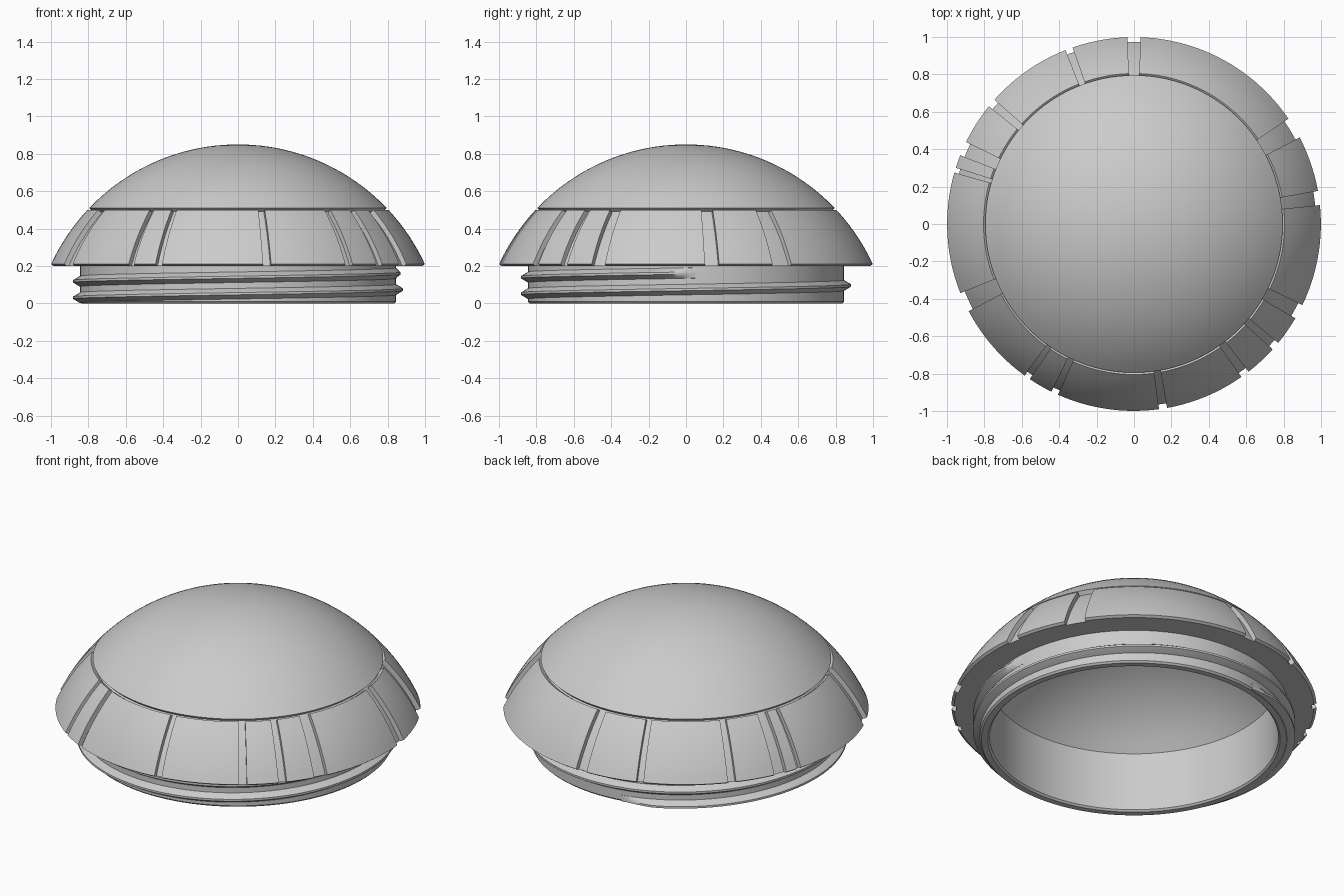
import bpy, bmesh
from math import sin, cos, sqrt, radians, ceil

old = bpy.data.objects.get("Cube")
if old:
    bpy.data.objects.remove(old)

grey = bpy.data.materials.new("light_grey")
grey.use_nodes = True
grey.diffuse_color = (0.6, 0.6, 0.6, 1)
grey.node_tree.nodes["Principled BSDF"].inputs["Base Color"].default_value = (0.6, 0.6, 0.6, 1)

DOME_R, CENTRE, DEPTH = 1.1, -0.25, 0.027
FLOOR_R = DOME_R - DEPTH


def skin(name, rings, closed):
    """Join equal rings of points into a surface; an open run gets end caps."""
    bm = bmesh.new()
    rows = [[bm.verts.new(p) for p in ring] for ring in rings]
    n = len(rows[0])
    pairs = list(zip(rows, rows[1:]))
    if closed:
        pairs.append((rows[-1], rows[0]))
    else:
        bm.faces.new(rows[0])
        bm.faces.new(rows[-1])
    for a, b in pairs:
        for i in range(n):
            j = (i + 1) % n
            # the solid's axis edge needs no face
            if closed and a[i].co.xy.length < 1e-6 and a[j].co.xy.length < 1e-6:
                continue
            bm.faces.new((a[i], a[j], b[j], b[i]))
    bmesh.ops.remove_doubles(bm, verts=bm.verts, dist=1e-5)
    bmesh.ops.dissolve_degenerate(bm, edges=bm.edges, dist=1e-6)
    bmesh.ops.recalc_face_normals(bm, faces=bm.faces)
    mesh = bpy.data.meshes.new(name)
    bm.to_mesh(mesh)
    bm.free()
    mesh.materials.append(grey)
    obj = bpy.data.objects.new(name, mesh)
    bpy.context.collection.objects.link(obj)
    bpy.ops.object.select_all(action="DESELECT")
    obj.select_set(True)
    bpy.context.view_layer.objects.active = obj
    bpy.ops.object.shade_smooth_by_angle(angle=radians(30))
    return obj


def ring_at(profile, degrees):
    a = radians(degrees)
    return [(r * cos(a), r * sin(a), z) for r, z in profile]


def arc(radius, z0, z1, steps):
    """Profile points on a sphere about the dome centre, between two heights."""
    points = []
    for i in range(steps + 1):
        z = z0 + (z1 - z0) * i / steps
        points.append((sqrt(max(radius ** 2 - (z - CENTRE) ** 2, 0)), z))
    return points


def cap_arc(radius, r_end, steps):
    """Profile points on a sphere from the pole out to a given radius."""
    return [(r, sqrt(radius ** 2 - r * r) + CENTRE)
            for r in (r_end * i / steps for i in range(steps + 1))]


# Hollow shell: cap, recessed band floor, neck and inside
outer = cap_arc(DOME_R, 0.795, 20)
edge_r, edge_z = outer[-1]
k = FLOOR_R / DOME_R
floor_top = CENTRE + (edge_z - CENTRE) * k
floor = arc(FLOOR_R, floor_top, 0.2, 10)
neck = [(0.845, 0.2), (0.845, 0.01), (0.835, 0), (0.80, 0), (0.79, 0.01)]
inner = cap_arc(1.0, 0.79, 16)[::-1]
shell_profile = outer + floor + neck + inner
skin("lid_shell", [ring_at(shell_profile, i * 2.5) for i in range(144)], True)

# Raised band panels, separated by slots given as (start, end) angles
slots = [(5.8, 10.2), (27.6, 34.3), (88, 92), (109.2, 111.5), (138.3, 140.9),
         (154, 158.4), (162.5, 164), (201.7, 207.8), (234.2, 236.1), (243.8, 246),
         (277.7, 280.2), (305.1, 307.8), (317.9, 320.5), (329.7, 334.3)]
panel_outer = arc(DOME_R, 0.5, 0.21, 10)
under_top = CENTRE + (0.5 - CENTRE) * k
panel_inner = arc(FLOOR_R - 0.004, 0.2, under_top, 10)
panel_profile = panel_outer + [(0.985, 0.2)] + panel_inner
for i, (_, start) in enumerate(slots):
    end = slots[(i + 1) % len(slots)][0]
    if end < start:
        end += 360
    steps = ceil((end - start) / 2.5)
    rings = [ring_at(panel_profile, start + (end - start) * s / steps)
             for s in range(steps + 1)]
    skin(f"band_panel_{i + 1}", rings, False)

# Screw thread rising round the neck, fading out at both ends
thread = []
first, last = 100, 724
for a in range(first, last + 1, 3):
    z = 0.03 + 0.088 * (a - 180) / 360
    fade = min(1, (a - first) / 14 + 0.05, (last - a) / 14 + 0.05)
    crest = 0.842 + 0.04 * fade
    section = [(0.835, z - 0.032), (0.846, z - 0.028), (crest, z - 0.006),
               (crest, z + 0.006), (0.846, z + 0.028), (0.835, z + 0.032)]
    thread.append(ring_at([(r, max(h, 0.002 + 0.0005 * n))
                           for n, (r, h) in enumerate(section)], a))
skin("screw_thread", thread, False)
